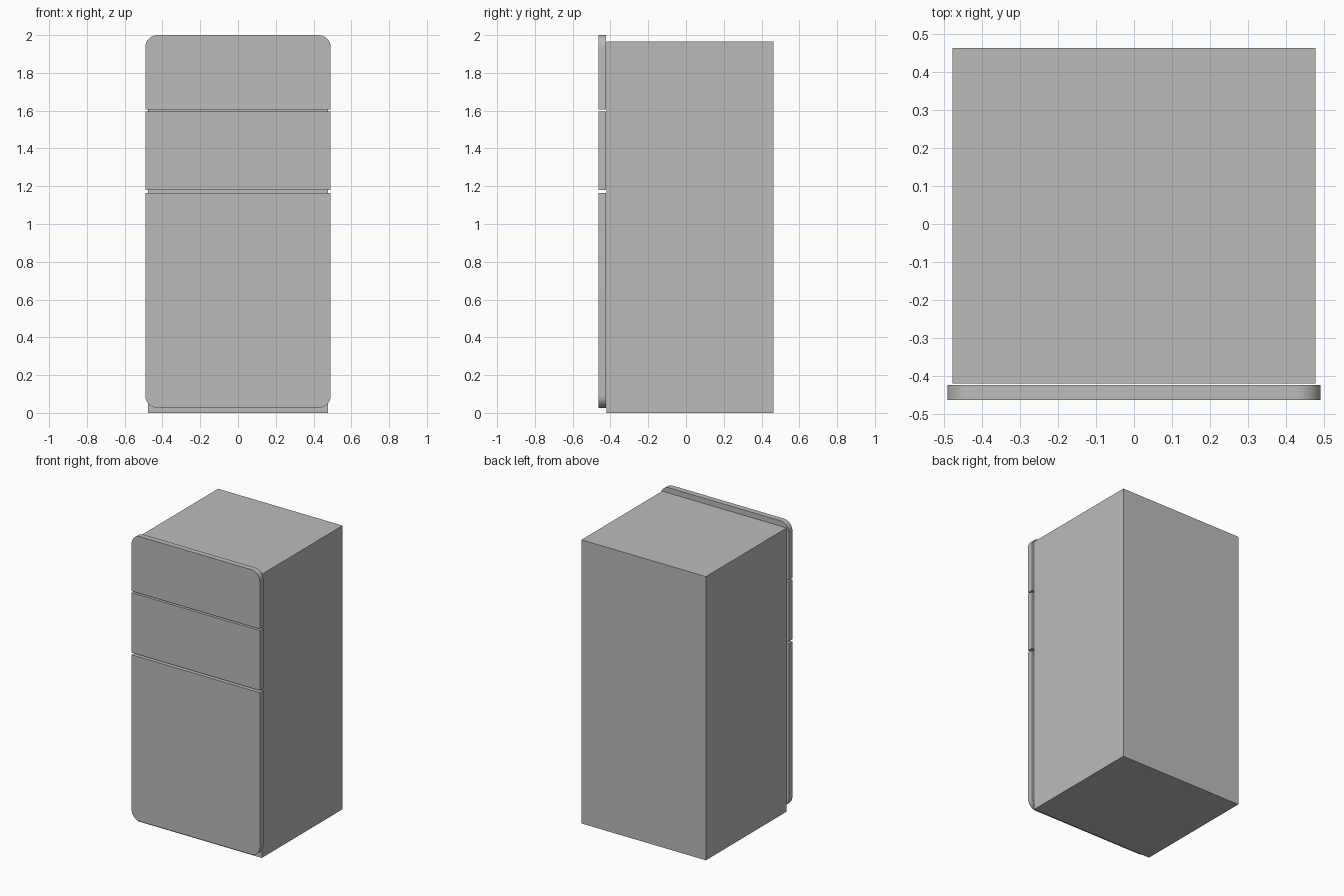
import bpy
import bmesh
from math import sin, cos, pi

cube = bpy.data.objects.get("Cube")
if cube:
    bpy.data.objects.remove(cube, do_unlink=True)

# Single painted finish
grey = bpy.data.materials.new("light_grey")
grey.use_nodes = True
colour = (0.5, 0.5, 0.5, 1)
grey.diffuse_color = colour
grey.node_tree.nodes["Principled BSDF"].inputs["Base Color"].default_value = colour


def corner(x, z, radius, start, steps=12):
    """Outline points of one corner: a quarter arc, or one point if square."""
    if radius == 0:
        return [(x, z)]
    cx = x - radius if x > 0 else x + radius
    cz = z + radius if start >= pi else z - radius
    return [(cx + radius * cos(start + pi / 2 * i / steps),
             cz + radius * sin(start + pi / 2 * i / steps))
            for i in range(steps + 1)]


def panel(name, half_width, y_front, y_back, z_low, z_high, r_low=0, r_high=0):
    """Front outline extruded backwards."""
    outline = (corner(half_width, z_high, r_high, 0)
               + corner(-half_width, z_high, r_high, pi / 2)
               + corner(-half_width, z_low, r_low, pi)
               + corner(half_width, z_low, r_low, 1.5 * pi))
    bm = bmesh.new()
    face = bm.faces.new([bm.verts.new((x, y_front, z)) for x, z in outline])
    result = bmesh.ops.extrude_face_region(bm, geom=[face], use_keep_orig=True)
    moved = [v for v in result["geom"] if isinstance(v, bmesh.types.BMVert)]
    bmesh.ops.translate(bm, verts=moved, vec=(0, y_back - y_front, 0))
    bmesh.ops.recalc_face_normals(bm, faces=bm.faces)
    mesh = bpy.data.meshes.new(name)
    bm.to_mesh(mesh)
    bm.free()
    mesh.materials.append(grey)
    obj = bpy.data.objects.new(name, mesh)
    bpy.context.collection.objects.link(obj)
    bpy.ops.object.select_all(action="DESELECT")
    obj.select_set(True)
    bpy.context.view_layer.objects.active = obj
    bpy.ops.object.shade_smooth_by_angle(angle=pi / 6)
    return obj


# Cabinet
panel("cabinet", 0.477, -0.42, 0.463, 0, 1.965)

# Doors, rounded only at the outer corners of the stack
front, back, half, radius = -0.463, -0.424, 0.491, 0.065
panel("lower_door", half, front, back, 0.027, 1.165, r_low=radius)
panel("middle_drawer", half, front, back, 1.18, 1.595)
panel("upper_door", half, front, back, 1.606, 2.0, r_high=radius)
